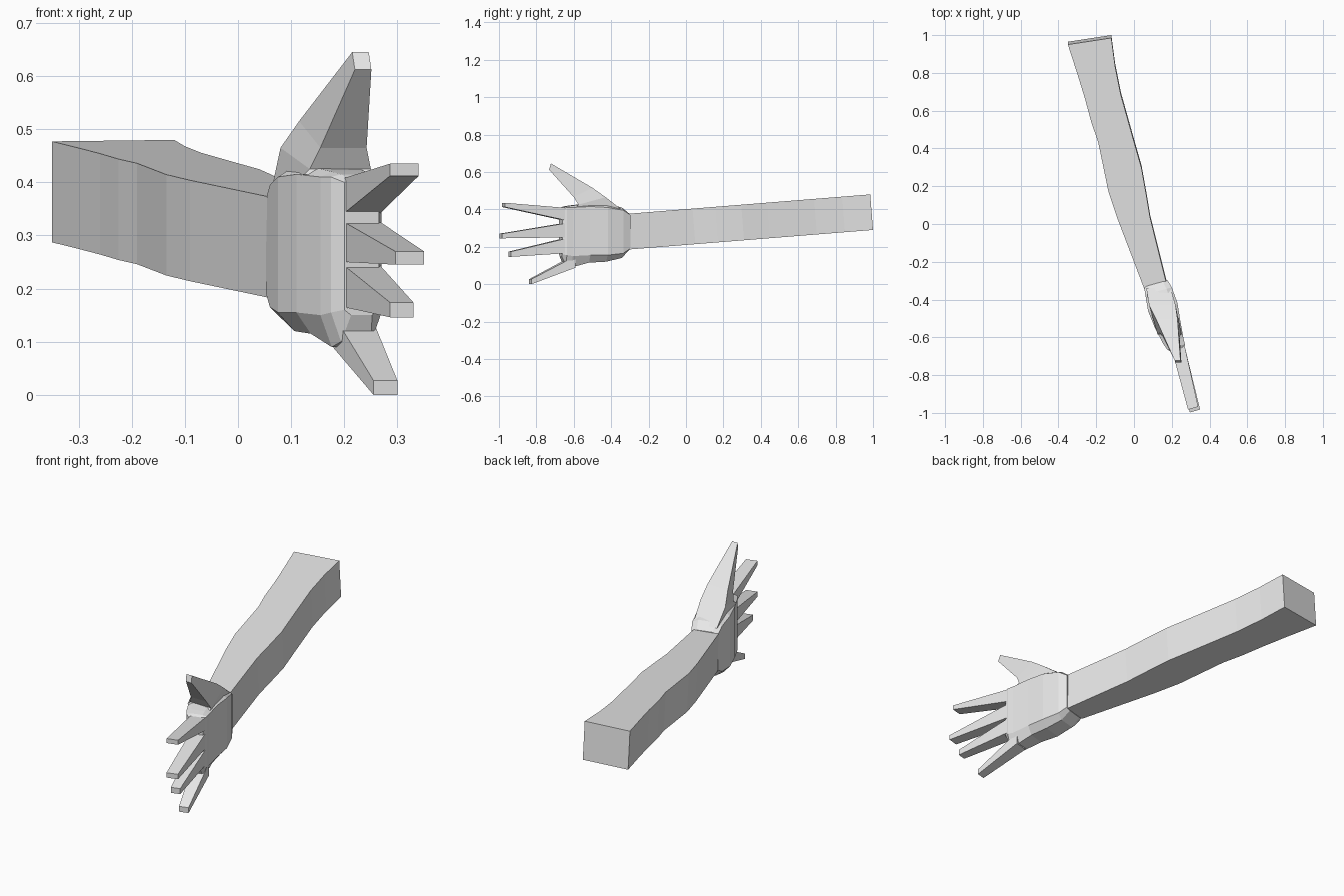
import bpy
import bmesh

old = bpy.data.objects.get("Cube")
if old:
    bpy.data.objects.remove(old, do_unlink=True)

skin = bpy.data.materials.new("light_grey")
skin.use_nodes = True
grey = (0.8, 0.8, 0.8, 1)
skin.diffuse_color = grey
skin.node_tree.nodes["Principled BSDF"].inputs["Base Color"].default_value = grey


def loft(name, rings):
    """Skin a list of equal-sized point rings and cap both ends."""
    bm = bmesh.new()
    rows = [[bm.verts.new(p) for p in ring] for ring in rings]
    count = len(rows[0])
    for a, b in zip(rows, rows[1:]):
        for i in range(count):
            j = (i + 1) % count
            bm.faces.new((a[i], a[j], b[j], b[i]))
    bm.faces.new(rows[0])
    bm.faces.new(rows[-1])
    bmesh.ops.recalc_face_normals(bm, faces=bm.faces)
    mesh = bpy.data.meshes.new(name)
    bm.to_mesh(mesh)
    bm.free()
    mesh.materials.append(skin)
    obj = bpy.data.objects.new(name, mesh)
    bpy.context.collection.objects.link(obj)
    return obj


def slanted(points, y):
    """Place x-z points on a plane square to the slanted hand axis."""
    mid = sum(p[0] for p in points) / len(points)
    return [(x, y + (x - mid) * 0.28, z) for x, z in points]


def box_ring(y, xl, xr, zb, zt):
    return slanted([(xl, zb), (xr, zb), (xr, zt), (xl, zt)], y)


# Forearm: box section that rises and widens toward the elbow
def arm_ring(xl, yl, xr, yr):
    def low(y):
        return 0.185 + 0.08 * (y + 0.31)
    return [(xl, yl, low(yl)), (xr, yr, low(yr)),
            (xr, yr - 0.015, low(yr) + 0.19), (xl, yl - 0.015, low(yl) + 0.19)]


loft("forearm", [arm_ring(*s) for s in (
    (-.35, .965, -.12, 1.0), (-.30, .81, -.10, .85), (-.26, .68, -.07, .70),
    (-.225, .55, -.035, .575), (-.19, .45, 0, .45), (-.165, .33, .04, .31),
    (-.135, .185, .065, .17), (-.09, .05, .085, .05), (.055, -.33, .172, -.30))])


# Palm: eight-sided section with bevelled upper and lower edges
def palm_ring(y, xl, xr, zb, zb_side, zt_side, zt):
    inset = (xr - xl) * 0.2
    return slanted([(xl, zb_side), (xl + inset, zb), (xr - inset, zb), (xr, zb_side),
                    (xr, zt_side), (xr - inset, zt), (xl + inset, zt), (xl, zt_side)], y)


loft("palm", [palm_ring(*s) for s in (
    (-.315, .053, .178, .182, .19, .37, .378), (-.355, .06, .20, .14, .165, .395, .41),
    (-.44, .075, .23, .12, .155, .41, .43), (-.53, .11, .245, .115, .155, .415, .43),
    (-.62, .155, .262, .09, .15, .41, .42), (-.65, .175, .27, .10, .155, .41, .415),
    (-.67, .20, .265, .15, .16, .40, .405))])

# Fingers: tapered bars, given as base and tip sections
fingers = {
    "index_finger": ((-.655, .20, .268, .342, .408), (-.975, .286, .34, .412, .435)),
    "middle_finger": ((-.655, .20, .268, .25, .325), (-.99, .296, .35, .245, .27)),
    "ring_finger": ((-.655, .20, .268, .165, .243), (-.942, .286, .33, .146, .174)),
    "little_finger": ((-.60, .18, .25, .088, .15), (-.832, .255, .30, 0, .027)),
}
for name, (base, tip) in fingers.items():
    loft(name, [box_ring(*base), box_ring(*tip)])


# Thumb: each section has a back edge and a front edge
def thumb_ring(back, front):
    (bl, br, by, bz), (fl, fr, fy, fz) = back, front
    return [(bl, by, bz), (br, by, bz), (fr, fy, fz), (fl, fy, fz)]


loft("thumb", [thumb_ring(*s) for s in (
    ((.065, .195, -.34, .395), (.125, .252, -.585, .415)),
    ((.08, .22, -.43, .465), (.135, .25, -.575, .425)),
    ((.115, .23, -.50, .515), (.155, .242, -.60, .465)),
    ((.215, .246, -.722, .645), (.22, .251, -.732, .612)))])
